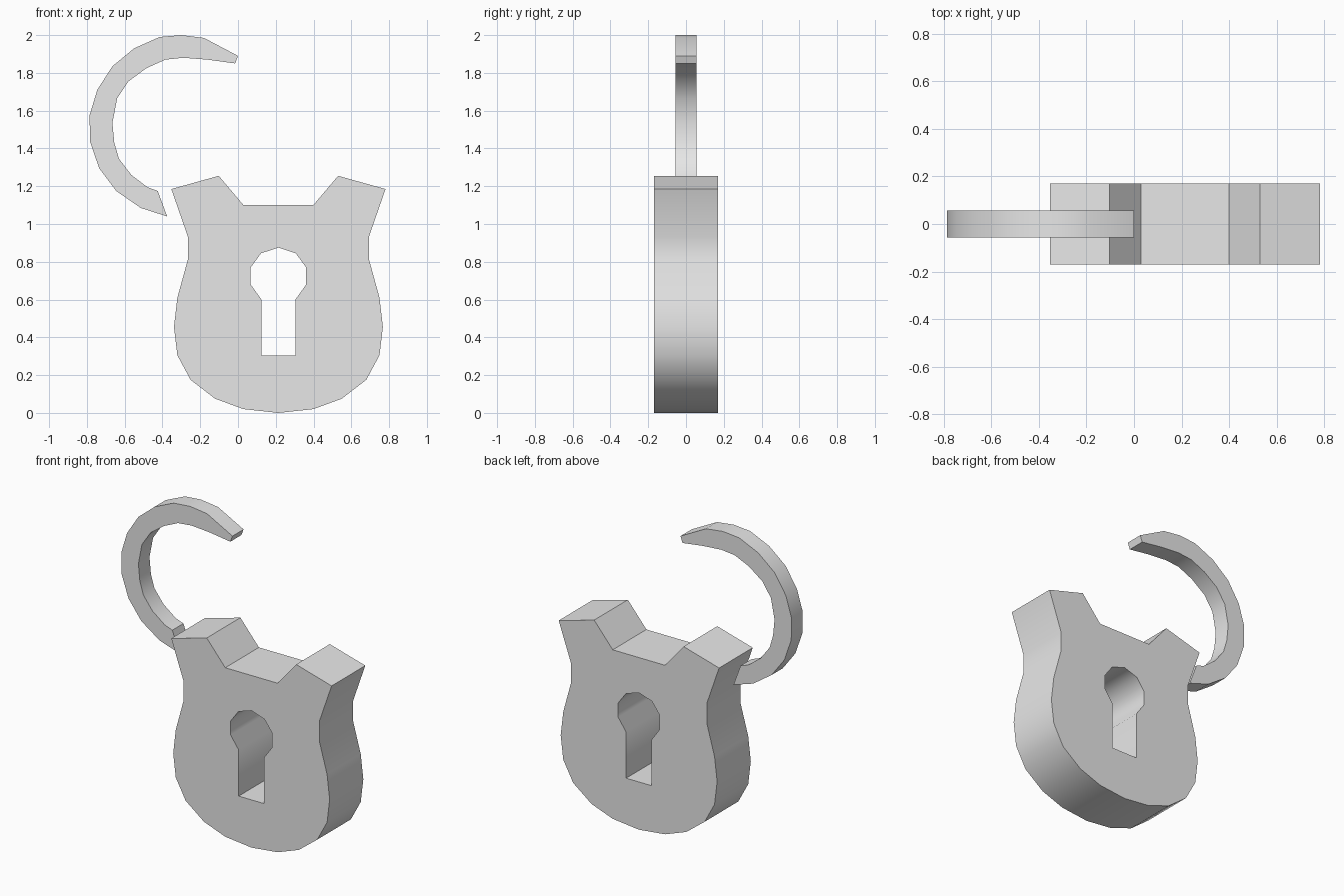
import bpy
import bmesh
from math import radians

cube = bpy.data.objects.get("Cube")
if cube:
    bpy.data.objects.remove(cube)

# One plain grey for the whole lock
grey = bpy.data.materials.new("light grey")
grey.use_nodes = True
grey.diffuse_color = (0.8, 0.8, 0.8, 1)
grey.node_tree.nodes["Principled BSDF"].inputs["Base Color"].default_value = (0.8, 0.8, 0.8, 1)


def mirrored(half, centre):
    """Closed outline from a right half listed from the bottom up."""
    right = [(centre + x, z) for x, z in half]
    left = [(centre - x, z) for x, z in reversed(half) if x > 0]
    return right + left


def plate(name, loops, depth):
    """Fill the outlines (later loops are holes) and extrude along y."""
    bm = bmesh.new()
    edges = []
    for loop in loops:
        verts = [bm.verts.new((x, -depth / 2, z)) for x, z in loop]
        edges += [bm.edges.new((verts[i - 1], v)) for i, v in enumerate(verts)]
    bmesh.ops.triangle_fill(bm, edges=edges, use_beauty=True, normal=(0, -1, 0))
    grown = bmesh.ops.extrude_face_region(bm, geom=bm.faces[:], use_keep_orig=True)
    moved = [g for g in grown["geom"] if isinstance(g, bmesh.types.BMVert)]
    bmesh.ops.translate(bm, vec=(0, depth, 0), verts=moved)
    bmesh.ops.recalc_face_normals(bm, faces=bm.faces[:])
    mesh = bpy.data.meshes.new(name)
    bm.to_mesh(mesh)
    bm.free()
    mesh.materials.append(grey)
    obj = bpy.data.objects.new(name, mesh)
    bpy.context.collection.objects.link(obj)
    bpy.ops.object.select_all(action="DESELECT")
    obj.select_set(True)
    bpy.context.view_layer.objects.active = obj
    bpy.ops.object.shade_smooth_by_angle(angle=radians(38))
    return obj


# Lock body with a keyhole cut right through
body_half = [(0, 0), (.185, .02), (.335, .075), (.465, .175), (.535, .305),
             (.553, .455), (.535, .61), (.48, .81), (.48, .935),
             (.567, 1.185), (.316, 1.255), (.185, 1.1)]
keyhole_half = [(.09, .305), (.09, .6), (.147, .68), (.147, .77),
                (.092, .845), (0, .875)]
middle = .214
plate("lock_body", [mirrored(body_half, middle), mirrored(keyhole_half, middle)], .34)

# Open shackle, swung out to the side
outer = [(-.375, 1.04), (-.515, 1.085), (-.645, 1.175), (-.735, 1.295),
         (-.783, 1.435), (-.786, 1.575), (-.745, 1.71), (-.665, 1.835),
         (-.55, 1.93), (-.415, 1.99), (-.3, 2), (-.18, 1.985), (0, 1.89)]
inner = [(-.015, 1.85), (-.16, 1.87), (-.29, 1.88), (-.385, 1.87),
         (-.485, 1.825), (-.58, 1.755), (-.64, 1.665), (-.665, 1.535),
         (-.655, 1.43), (-.63, 1.345), (-.565, 1.26), (-.48, 1.195),
         (-.425, 1.175)]
plate("shackle", [outer + inner], .112)
